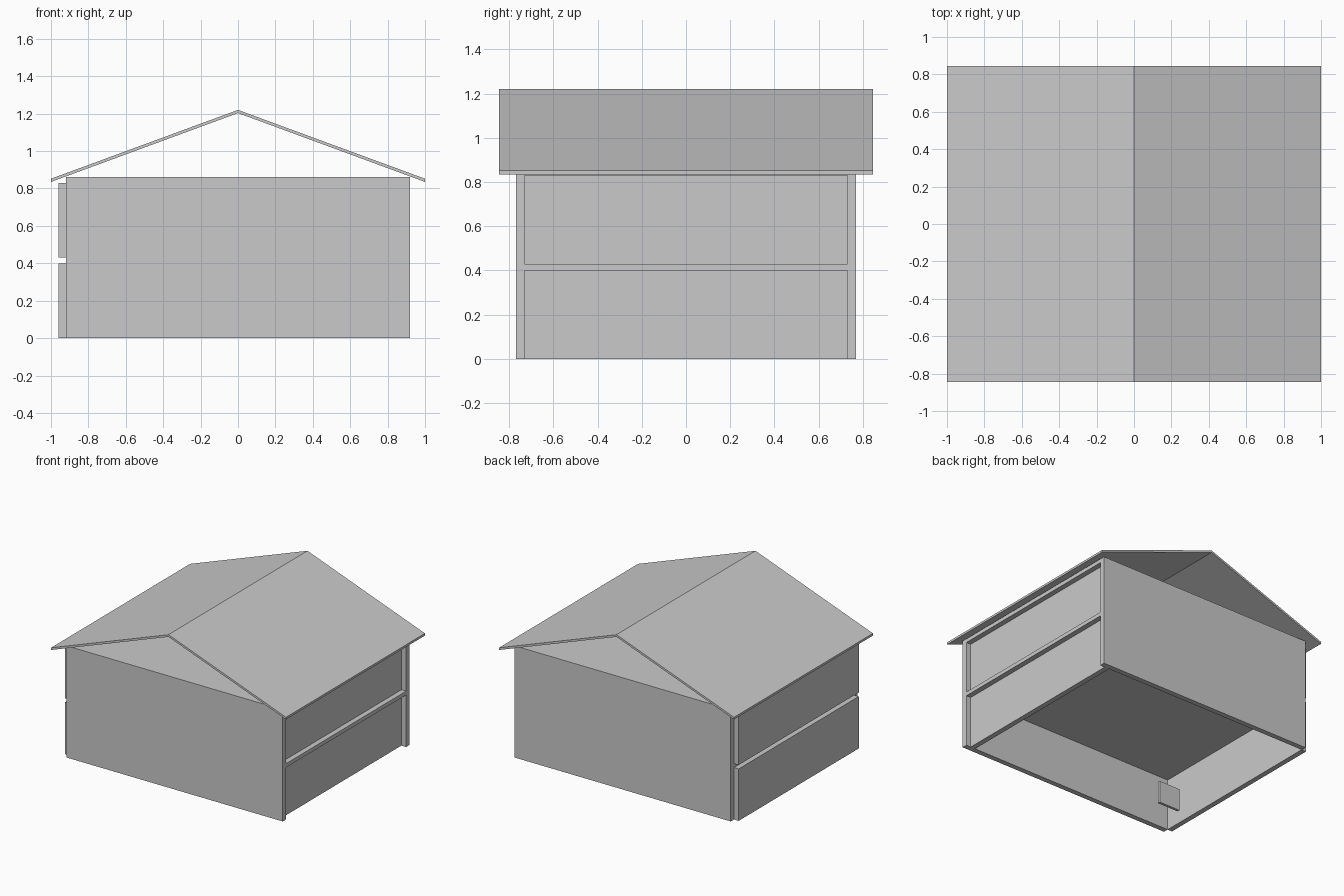
import bpy
import bmesh

cube = bpy.data.objects.get("Cube")
if cube:
    bpy.data.objects.remove(cube, do_unlink=True)

# Single plain grey finish
grey = bpy.data.materials.new("light_grey")
grey.use_nodes = True
COLOR = (0.59, 0.59, 0.59, 1)
grey.diffuse_color = COLOR
grey.node_tree.nodes["Principled BSDF"].inputs["Base Color"].default_value = COLOR


def add_object(name, bm):
    bmesh.ops.recalc_face_normals(bm, faces=bm.faces)
    mesh = bpy.data.meshes.new(name)
    bm.to_mesh(mesh)
    bm.free()
    mesh.materials.append(grey)
    obj = bpy.data.objects.new(name, mesh)
    bpy.context.collection.objects.link(obj)
    return obj


def box(name, xs, ys, zs):
    """Axis-aligned box from its (min, max) bounds."""
    bm = bmesh.new()
    bmesh.ops.create_cube(bm, size=1)
    for v in bm.verts:
        for i, (lo, hi) in enumerate((xs, ys, zs)):
            v.co[i] = hi if v.co[i] > 0 else lo
    return add_object(name, bm)


def extrude_profile(name, points, y0, y1):
    """Closed x-z profile swept along y."""
    bm = bmesh.new()
    face = bm.faces.new([bm.verts.new((x, y0, z)) for x, z in points])
    new = bmesh.ops.extrude_face_region(bm, geom=[face])["geom"]
    verts = [g for g in new if isinstance(g, bmesh.types.BMVert)]
    bmesh.ops.translate(bm, vec=(0, y1 - y0, 0), verts=verts)
    return add_object(name, bm)


HALF_X, OUT_Y, IN_Y, TOP = 0.92, 0.77, 0.73, 0.86
T = 0.04          # wall thickness
STOREY = 0.43     # storey height including slab
SLAB = 0.03

# Long front and back walls
box("front_wall", (-HALF_X, HALF_X), (-OUT_Y, -IN_Y), (0, TOP))
box("back_wall", (-HALF_X, HALF_X), (IN_Y, OUT_Y), (0, TOP))

# Each storey: slab on top, recessed left panel, projecting right panel
for level, storey in enumerate(("lower", "upper")):
    z0 = level * STOREY
    z1 = z0 + STOREY - SLAB
    box(storey + "_slab", (-HALF_X, HALF_X), (-IN_Y, IN_Y), (z1, z1 + SLAB))
    for side, x in (("left", HALF_X - 2 * T), ("right", -HALF_X - T)):
        box(f"{storey}_{side}_panel", (x, x + T), (-IN_Y, IN_Y), (z0, z1))

# Small upright board standing inside
box("inner_board", (-0.81, -0.63), (-0.49, -0.47), (0, 0.17))

# Thin gable roof, open at both ends
RIDGE, EAVE, ROOF_T = 1.22, 0.852, 0.017
extrude_profile("gable_roof", [
    (-1, EAVE), (0, RIDGE), (1, EAVE),
    (1, EAVE - ROOF_T), (0, RIDGE - ROOF_T), (-1, EAVE - ROOF_T),
], -0.845, 0.845)
